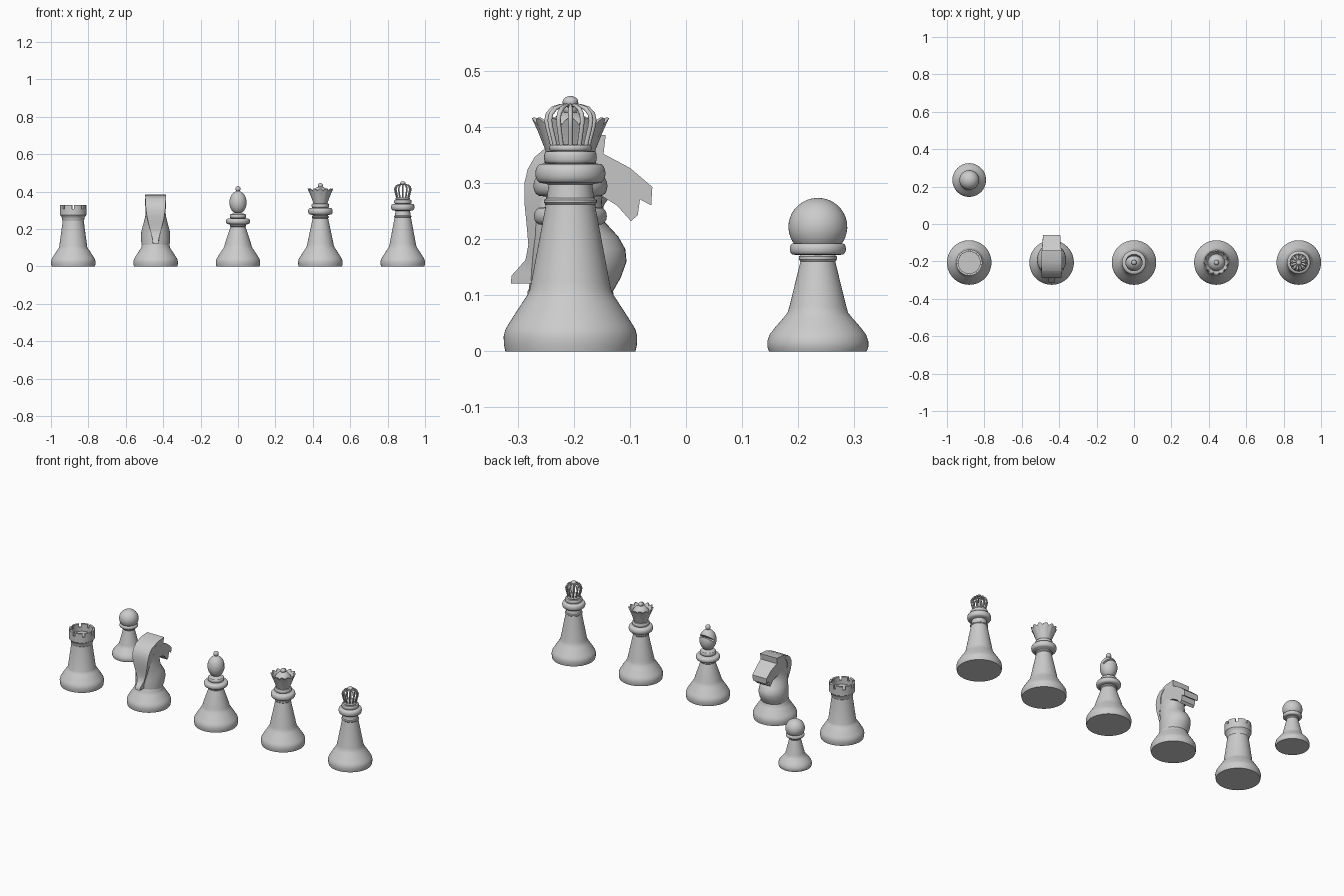
import bpy
from math import sin, cos, pi, radians

if "Cube" in bpy.data.objects:
    bpy.data.objects.remove(bpy.data.objects["Cube"])

ROW_Y, PAWN_Y, STEP = -0.206, 0.235, 0.4405


def loft(name, rings, angle=35, closed=True):
    """Skin a stack of equal-length rings and cap both ends."""
    n, faces = len(rings[0]), []
    for i in range(len(rings) - 1):
        for k in range(n):
            a, b = i * n + k, i * n + (k + 1) % n
            faces.append((a, b, b + n, a + n))
    if closed:
        faces.append(tuple(reversed(range(n))))
        faces.append(tuple(range((len(rings) - 1) * n, len(rings) * n)))
    return mesh(name, [p for r in rings for p in r], faces, angle)


def mesh(name, verts, faces, angle=35):
    me = bpy.data.meshes.new(name)
    me.from_pydata(verts, [], faces)
    ob = bpy.data.objects.new(name, me)
    bpy.context.collection.objects.link(ob)
    bpy.ops.object.select_all(action='DESELECT')
    ob.select_set(True)
    bpy.context.view_layer.objects.active = ob
    bpy.ops.object.shade_smooth_by_angle(angle=radians(angle))
    return ob


def lathe(name, profile, x, y, n=64, flute=None, angle=35):
    rings = []
    for r, z in profile:
        ring = []
        for k in range(n):
            a = 2 * pi * k / n
            dr, dz = flute(a, r, z) if flute else (0, 0)
            ring.append((x + (r + dr) * cos(a), y + (r + dr) * sin(a), z + dz))
        rings.append(ring)
    return loft(name, rings, angle)


def bead(r_in, r_out, z0, z1, steps=8):
    """Half-round moulding for a lathe profile."""
    return [(r_in + (r_out - r_in) * sin(pi * i / steps) ** 0.6 if 0 < i < steps else r_in,
             (z0 + z1) / 2 - (z1 - z0) / 2 * cos(pi * i / steps)) for i in range(steps + 1)]


def ball(r, rz, zc, start=0.15, steps=14):
    return [(max(r * sin(t), 0.0005), zc - rz * cos(t))
            for t in [start * pi + (1 - start) * pi * i / steps for i in range(steps + 1)]]


BASE = [(.116, 0), (.1185, .012), (.119, .027), (.116, .039), (.110, .049),
        (.098, .068), (.085, .088), (.077, .1), (.073, .109), (.070, .122)]

# rook: body with hollow top, plus merlons
rx = -2 * STEP
lathe("rook_body", BASE[:-3] + [(.079, .095), (.075, .105), (.056, .245), (.059, .25), (.059, .258),
      (.062, .264), (.070, .275), (.070, .308), (.058, .308), (.058, .285), (.0005, .285)], rx, ROW_Y)
verts, faces = [], []
COUNT, SEG = 8, 6
for m in range(COUNT):
    start = len(verts)
    for s in range(SEG + 1):
        a = 2 * pi * (m + .1 + .76 * s / SEG) / COUNT
        for r, z in ((.058, .306), (.070, .306), (.070, .328), (.058, .328)):
            verts.append((rx + r * cos(a), ROW_Y + r * sin(a), z))
    for s in range(SEG):
        i = start + 4 * s
        faces += [(i + k, i + 4 + k, i + 4 + (k + 1) % 4, i + (k + 1) % 4) for k in range(4)]
    e = start + 4 * SEG
    faces += [(start, start + 1, start + 2, start + 3), (e + 3, e + 2, e + 1, e)]
mesh("rook_merlons", verts, faces)

# pawn
lathe("pawn", [(.087, 0), (.090, .008), (.090, .018), (.086, .030), (.076, .043), (.062, .059),
      (.054, .069), (.051, .079), (.031, .160), (.034, .164), (.034, .169), (.030, .172)]
      + bead(.040, .050, .172, .193) + ball(.0525, .0515, .222, .2), rx, PAWN_Y)

# bishop with mitre slit
lathe("bishop_body", BASE + [(.044, .200), (.040, .212), (.044, .216), (.044, .222), (.038, .225)]
      + bead(.045, .065, .225, .257) + bead(.034, .044, .257, .280) + [(.028, .284)], 0, ROW_Y)
head = lathe("bishop_head", ball(.046, .061, .342, .12, 20), 0, ROW_Y)
lathe("bishop_finial", ball(.014, .015, .415, .1), 0, ROW_Y, 32)
bpy.ops.mesh.primitive_cube_add(size=1, location=(0, ROW_Y + .036, .372), rotation=(radians(42), 0, 0))
slit = bpy.context.object
slit.name = "slit_cutter"
slit.scale = (.14, .07, .011)
slit.hide_render = True
slit.hide_viewport = False
slit.display_type = 'WIRE'
cut = head.modifiers.new("slit", 'BOOLEAN')
cut.operation, cut.object, cut.solver = 'DIFFERENCE', slit, 'EXACT'
bpy.ops.object.select_all(action='DESELECT')
head.select_set(True)
bpy.context.view_layer.objects.active = head
bpy.ops.object.modifier_apply(modifier="slit")
bpy.data.objects.remove(slit)

# queen with fluted crown
qx = STEP
lathe("queen_body", BASE + [(.044, .245), (.041, .257), (.045, .261), (.045, .268), (.039, .272)]
      + bead(.045, .066, .276, .314) + bead(.038, .047, .314, .336) + [(.03, .338)], qx, ROW_Y)


def scallop(a, r, z):
    t = max(0, min(1, (z - .35) / .06)) if r > .047 else 0
    c = abs(cos(6 * a))
    return (-.008 * t * (1 - c), -.012 * t * (1 - c))


lathe("queen_crown", [(.036, .334), (.040, .345), (.046, .362), (.058, .392), (.069, .416), (.063, .417),
      (.052, .400), (.045, .392), (.040, .404), (.030, .416), (.016, .425), (.0005, .428)],
      qx, ROW_Y, 96, scallop)
lathe("queen_finial", ball(.014, .013, .433, .1), qx, ROW_Y, 32)

# king with open crown of arched ribs
kx = 2 * STEP
lathe("king_body", BASE + [(.045, .255), (.044, .262), (.047, .265), (.047, .270), (.042, .273), (.039, .297)]
      + bead(.045, .0625, .299, .335) + bead(.040, .047, .335, .357)
      + bead(.032, .038, .357, .368) + [(.0005, .370)], kx, ROW_Y)
ribs = bpy.data.curves.new("king_crown_ribs", 'CURVE')
ribs.dimensions = '3D'
ribs.bevel_depth, ribs.bevel_resolution, ribs.use_fill_caps = .0042, 2, True
ARCH = [(.031, .364), (.035, .38), (.040, .398), (.0425, .412), (.040, .423), (.031, .433), (.018, .438), (.003, .44)]
for i in range(12):
    a = 2 * pi * i / 12
    sp = ribs.splines.new('POLY')
    sp.points.add(len(ARCH) - 1)
    for p, (r, z) in zip(sp.points, ARCH):
        p.co = (kx + r * cos(a), ROW_Y + r * sin(a), z, 1)
        p.radius = 1 if r > .02 else .7
    sp.use_smooth = True
bpy.context.collection.objects.link(bpy.data.objects.new("king_crown_ribs", ribs))
lathe("king_finial", ball(.014, .0105, .4445, .1), kx, ROW_Y, 32)

# knight: base, lofted body, head prism and tapering mane
nx = -STEP
lathe("knight_base", BASE[:-2] + [(.076, .108), (.070, .118), (.0005, .118)], nx, ROW_Y)


def section(y0, y1, hw, z, power, n=40):
    ring = []
    for k in range(n):
        c, s = cos(2 * pi * k / n), sin(2 * pi * k / n)
        sx = abs(c) ** (2 / power) * (1 if c >= 0 else -1)
        sy = abs(s) ** (2 / power) * (1 if s >= 0 else -1)
        ring.append((nx + hw * sx, (y0 + y1) / 2 + (y1 - y0) / 2 * sy, z))
    return ring


BODY = [(-.276, -.134, .072, .10, 2), (-.278, -.116, .077, .132, 2), (-.277, -.106, .078, .160, 2),
        (-.277, -.108, .077, .182, 2), (-.277, -.121, .072, .205, 2), (-.279, -.146, .064, .232, 2.2),
        (-.282, -.150, .056, .265, 2.5), (-.281, -.147, .052, .300, 3), (-.272, -.147, .052, .335, 3.5),
        (-.255, -.147, .052, .355, 4)]
loft("knight_body", [section(*s) for s in BODY], 50)


def prism(name, rows, faces_angle=30):
    """Extrude a side outline (y, z, half width) across x."""
    return loft(name, [[(nx + sd * hw, y, z) for y, z, hw in rows] for sd in (-1, 1)], faces_angle)


prism("knight_head", [(-.143, .386, .055), (-.147, .352, .053), (-.100, .327, .048), (-.060, .293, .046),
      (-.062, .260, .045), (-.082, .271, .045), (-.086, .243, .044), (-.098, .232, .044),
      (-.123, .260, .045), (-.147, .275, .050), (-.200, .285, .052), (-.268, .343, .054),
      (-.250, .363, .055), (-.200, .381, .056)])
# mane sections: outer y, z, half width
MANE = [(-.250, .363, .054), (-.270, .346, .054), (-.282, .325, .053), (-.288, .300, .051),
        (-.288, .265, .046), (-.284, .225, .037), (-.281, .190, .028), (-.286, .163, .021),
        (-.300, .147, .017), (-.311, .135, .016), (-.312, .121, .014)]
loft("knight_mane", [[(nx - w, y, z), (nx + w, y, z), (nx + w * 1.05, y + .04, z), (nx - w * 1.05, y + .04, z)]
     for y, z, w in MANE], 40)

# consistent outward normals
import bmesh
for ob in bpy.data.objects:
    if ob.type == 'MESH':
        bm = bmesh.new()
        bm.from_mesh(ob.data)
        bmesh.ops.recalc_face_normals(bm, faces=bm.faces)
        bm.to_mesh(ob.data)
        bm.free()
